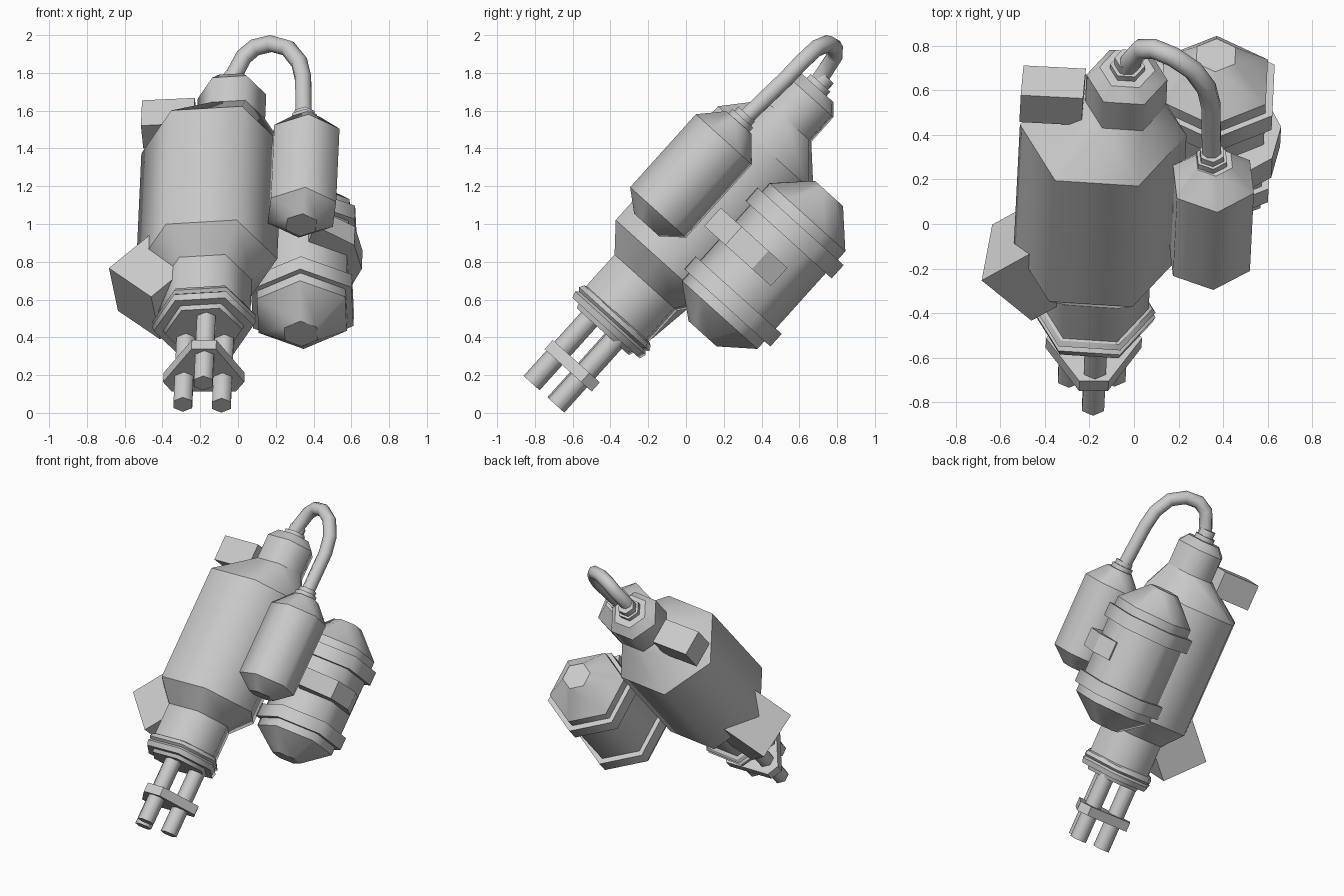
import bpy, bmesh
from math import sin, cos, radians, pi
from mathutils import Vector, Matrix

if "Cube" in bpy.data.objects:
    bpy.data.objects.remove(bpy.data.objects["Cube"])

# Local frame: x sideways, u "up" across the gun, t along the tilted gun axis
TILT = radians(48)


def place(x, u, t):
    c, s = cos(TILT), sin(TILT)
    return Vector((x + 0.034 * (t - 0.5), c * t - s * u, s * t + c * u))


def finish(name, bm):
    bmesh.ops.recalc_face_normals(bm, faces=bm.faces)
    mesh = bpy.data.meshes.new(name)
    bm.to_mesh(mesh)
    bm.free()
    ob = bpy.data.objects.new(name, mesh)
    bpy.context.collection.objects.link(ob)
    return ob


def lathe(name, profile, cx, cu, roll=0.0, sides=6):
    """Low-poly turned part; profile = (t, radius[, x shift, u shift])."""
    bm = bmesh.new()
    rings = []
    for t, r, *shift in profile:
        dx, du = shift if shift else (0, 0)
        ring = []
        for i in range(sides):
            a = 2 * pi * i / sides + radians(roll)
            ring.append(bm.verts.new(place(cx + dx + r * cos(a), cu + du + r * sin(a), t)))
        rings.append(ring)
    for a, b in zip(rings, rings[1:]):
        for i in range(sides):
            j = (i + 1) % sides
            bm.faces.new((a[i], a[j], b[j], b[i])).smooth = True
    bm.faces.new(rings[0])
    bm.faces.new(rings[-1])
    # smooth around the part, sharp at every step of the profile
    for ring in rings:
        for i in range(sides):
            bm.edges.get((ring[i], ring[(i + 1) % sides])).smooth = False
    return finish(name, bm)


def prism(name, outline, t0, t1):
    """Outline in (x, u) extruded along the gun axis."""
    bm = bmesh.new()
    a = [bm.verts.new(place(x, u, t0)) for x, u in outline]
    b = [bm.verts.new(place(x, u, t1)) for x, u in outline]
    n = len(outline)
    for i in range(n):
        j = (i + 1) % n
        bm.faces.new((a[i], a[j], b[j], b[i]))
    bm.faces.new(a)
    bm.faces.new(b)
    return finish(name, bm)


def box(name, size, centre, turn=0, roll=0):
    """Box turned about u, then rolled about the gun axis."""
    bm = bmesh.new()
    bmesh.ops.create_cube(bm, size=1)
    m = (Matrix.Translation(centre) @ Matrix.Rotation(radians(roll), 4, 'Z')
         @ Matrix.Rotation(radians(turn), 4, 'Y') @ Matrix.Diagonal((*size, 1)))
    for v in bm.verts:
        v.co = place(*(m @ v.co))
    return finish(name, bm)


CX, CU = -0.166, 0.62

# Main body: neck, front shoulder, barrel-shaped housing, offset rear cap
lathe("main_body", [
    (0.10, 0.245), (0.37, 0.245), (0.51, 0.375), (1.32, 0.375),
    (1.51, 0.182, 0.094, 0.012), (1.685, 0.182, 0.094, 0.012),
    (1.745, 0.125, 0.094, 0.015)], CX, CU, 5)

# Stepped muzzle collar
lathe("muzzle_collar", [
    (0.025, 0.205), (0.05, 0.215), (0.05, 0.265), (0.085, 0.277), (0.10, 0.26),
    (0.115, 0.277), (0.14, 0.262), (0.15, 0.24)], CX, CU - 0.005, 5)

# Three barrels and the plate that holds them
for i in range(3):
    a = radians(88 + 120 * i)
    lathe(f"barrel_{i + 1}", [(-0.43, 0.057), (0.06, 0.057)],
          CX + 0.01 + 0.118 * cos(a), 0.598 + 0.115 * sin(a), 30)
half = [(0.065, 0.175), (0.215, -0.085), (0.17, -0.16)]
plate = half + [(-x, u) for x, u in reversed(half)]
prism("barrel_plate", [(CX + 0.01 + x, 0.607 + u) for x, u in plate], -0.25, -0.185)

# Side canister
lathe("canister", [
    (0.60, 0.09), (0.69, 0.2), (1.21, 0.2), (1.33, 0.09)], 0.332, 0.82, 25)

# Drum with two bands and a side bracket
lathe("drum", [
    (0.37, 0.1), (0.505, 0.27), (1.2, 0.27), (1.37, 0.1)], 0.338, 0.215, 32)
for name, t0, t1 in (("drum_front_band", 0.56, 0.65), ("drum_rear_band", 1.045, 1.14)):
    lathe(name, [(t0, 0.307), (t1, 0.307)], 0.338, 0.21, 32)
prism("drum_bracket", [
    (0.40, 0.59), (0.605, 0.44), (0.645, 0.25), (0.59, 0.115),
    (0.54, 0.14), (0.54, 0.34), (0.36, 0.46)], 0.80, 0.93)

# Blocks on the left side
box("rear_block", (0.28, 0.18, 0.18), (-0.40, 0.598, 1.526), roll=4)
box("front_block", (0.33, 0.34, 0.33), (-0.425, 0.565, 0.40), turn=45, roll=8)

# Hose fittings
lathe("cap_fitting", [(1.73, 0.078), (1.775, 0.078), (1.775, 0.06), (1.82, 0.06)],
      CX + 0.094, 0.64, 5)
lathe("canister_fitting", [(1.31, 0.075), (1.36, 0.075), (1.36, 0.06), (1.39, 0.06)],
      0.32, 0.82, 25)

# Hose looping from the rear cap to the canister
path = [(-.035, .69, 1.74), (-.015, .73, 1.80), (.03, .785, 1.885), (.09, .785, 1.935),
        (.175, .75, 1.955), (.265, .69, 1.93), (.325, .61, 1.855), (.345, .53, 1.77),
        (.348, .28, 1.53)]
curve = bpy.data.curves.new("hose", 'CURVE')
curve.dimensions = '3D'
curve.bevel_depth = 0.046
curve.bevel_resolution = 2
curve.use_fill_caps = True
spline = curve.splines.new('POLY')
spline.points.add(len(path) - 1)
for p, co in zip(spline.points, path):
    p.co = (*co, 1)
hose = bpy.data.objects.new("hose", curve)
bpy.context.collection.objects.link(hose)
